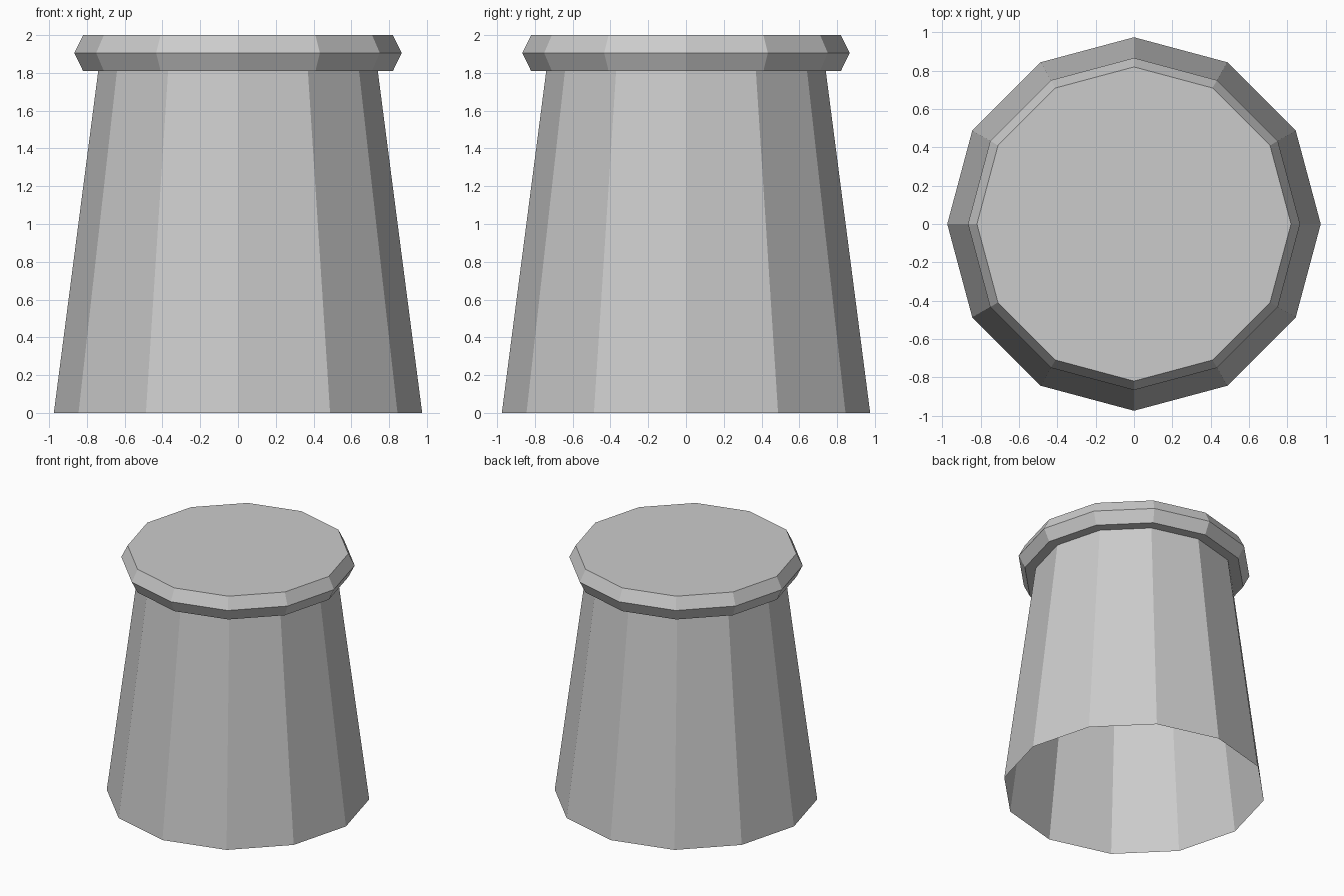
import bpy, bmesh
from math import cos, sin, pi

SIDES = 12

cube = bpy.data.objects.get("Cube")
if cube:
    bpy.data.objects.remove(cube, do_unlink=True)

# Single plain grey
grey = bpy.data.materials.new("light_grey")
grey.use_nodes = True
color = (0.6, 0.6, 0.6, 1.0)
grey.diffuse_color = color
grey.node_tree.nodes["Principled BSDF"].inputs["Base Color"].default_value = color


def lathe(name, profile, cap_top=False):
    """Flat-sided surface of revolution from (radius, height) points."""
    bm = bmesh.new()
    rings = [[bm.verts.new((r * cos(2 * pi * i / SIDES), r * sin(2 * pi * i / SIDES), z))
              for i in range(SIDES)] for r, z in profile]
    for low, high in zip(rings, rings[1:]):
        for i in range(SIDES):
            j = (i + 1) % SIDES
            bm.faces.new((low[i], low[j], high[j], high[i]))
    if cap_top:
        bm.faces.new(rings[-1])
    mesh = bpy.data.meshes.new(name)
    bm.to_mesh(mesh)
    bm.free()
    mesh.materials.append(grey)
    obj = bpy.data.objects.new(name, mesh)
    bpy.context.collection.objects.link(obj)
    return obj


# Tapered hollow body, open underneath
lathe("tapered_body", [(0.975, 0), (0.74, 1.81)])

# Bevelled rim with its underside ledge and flat top
lathe("rim_and_top", [(0.74, 1.81), (0.82, 1.81), (0.867, 1.905), (0.82, 2.0)], cap_top=True)
